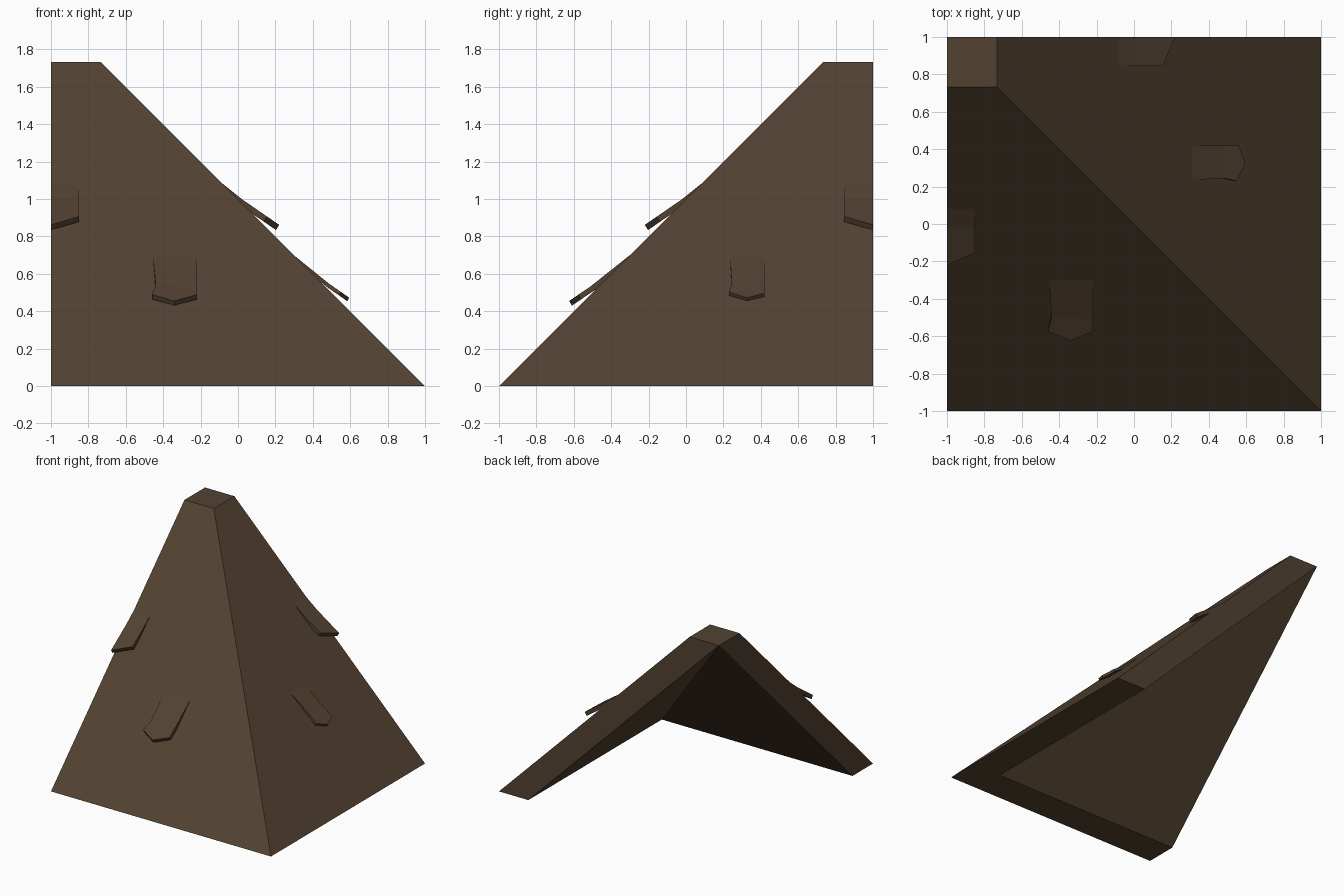
import bpy, bmesh
from mathutils import Vector

if "Cube" in bpy.data.objects:
    bpy.data.objects.remove(bpy.data.objects["Cube"], do_unlink=True)

# One dark brown for the whole roof
BROWN = (0.085, 0.054, 0.031, 1)
brown = bpy.data.materials.new("dark_brown_wood")
brown.use_nodes = True
brown.diffuse_color = BROWN
bsdf = next(n for n in brown.node_tree.nodes if n.type == 'BSDF_PRINCIPLED')
bsdf.inputs["Base Color"].default_value = BROWN


def finish(bm, name):
    bmesh.ops.recalc_face_normals(bm, faces=bm.faces[:])
    mesh = bpy.data.meshes.new(name)
    bm.to_mesh(mesh)
    bm.free()
    mesh.materials.append(brown)
    obj = bpy.data.objects.new(name, mesh)
    bpy.context.collection.objects.link(obj)
    return obj


# Hipped roof corner: two thick 45 degree slopes meeting on the diagonal
def roof_corner(thick):
    k = 1 - thick          # inner foot line
    top = 2 - thick        # height of the flat cap
    bm = bmesh.new()
    v = {n: bm.verts.new(p) for n, p in {
        "front_end": (-1, -1, 0), "hip": (1, -1, 0), "side_end": (1, 1, 0),
        "front_in": (-1, -k, 0), "hip_in": (k, -k, 0), "side_in": (k, 1, 0),
        "cap_front": (-1, k, top), "cap_hip": (-k, k, top),
        "cap_side": (-k, 1, top), "cap_back": (-1, 1, top)}.items()}
    for names in (
            "front_end hip cap_hip cap_front",       # front slope
            "hip side_end cap_side cap_hip",         # side slope
            "cap_front cap_hip cap_side cap_back",   # cap
            "front_in hip_in cap_back",              # inner faces
            "hip_in side_in cap_back",
            "front_end front_in cap_back cap_front",  # cut ends
            "side_end side_in cap_back cap_side",
            "front_end hip hip_in front_in",         # foot
            "hip side_end side_in hip_in"):
        bm.faces.new([v[n] for n in names.split()])
    return finish(bm, "roof_corner")


# Bent shingle: rows of (outward, across) pairs, heights taken along a bent line
def shingle(name, front, rows, bend, tip=None, thick=0.025):
    def place(d, u):
        a, b, c = bend
        p, q = (a, b) if d <= b[0] else (b, c)
        z = p[1] + (q[1] - p[1]) * (d - p[0]) / (q[0] - p[0])
        return (u, -d, z) if front else (d, u, z)

    bm = bmesh.new()
    pairs = [[bm.verts.new(place(*p)) for p in row] for row in rows]
    for (a, b), (c, d) in zip(pairs, pairs[1:]):
        bm.faces.new((a, b, d, c))
    if tip:
        bm.faces.new((*pairs[-1], bm.verts.new(place(*tip))))
    ext = bmesh.ops.extrude_face_region(bm, geom=bm.faces[:], use_keep_orig=True)
    back = thick * 0.6
    shift = Vector((0, back, -thick) if front else (-back, 0, -thick))
    for g in ext["geom"]:
        if isinstance(g, bmesh.types.BMVert):
            g.co += shift
    return finish(bm, name)


roof_corner(0.267)

shingle("front_lower_shingle", True,
        [((.30, -.455), (.30, -.22)), ((.50, -.44), (.51, -.22)),
         ((.575, -.46), (.575, -.22))],
        [(.30, .70), (.50, .54), (.625, .455)], tip=(.625, -.34))

shingle("side_lower_shingle", False,
        [((.31, .235), (.31, .42)), ((.485, .245), (.49, .42)),
         ((.55, .23), (.56, .42))],
        [(.31, .69), (.49, .545), (.595, .472)], tip=(.595, .325), thick=.018)

# Half shingles cut off at the open ends
UPPER = [(-.08, 1.08), (.02, 1.0), (.22, .862)]
shingle("front_upper_shingle", True,
        [((-.08, -1), (-.08, -.85)), ((.02, -1), (.02, -.85)),
         ((.22, -1), (.155, -.85))], UPPER, thick=.028)
shingle("side_upper_shingle", False,
        [((-.08, .845), (-.08, 1)), ((.02, .845), (.02, 1)),
         ((.155, .845), (.22, 1))], UPPER, thick=.028)
